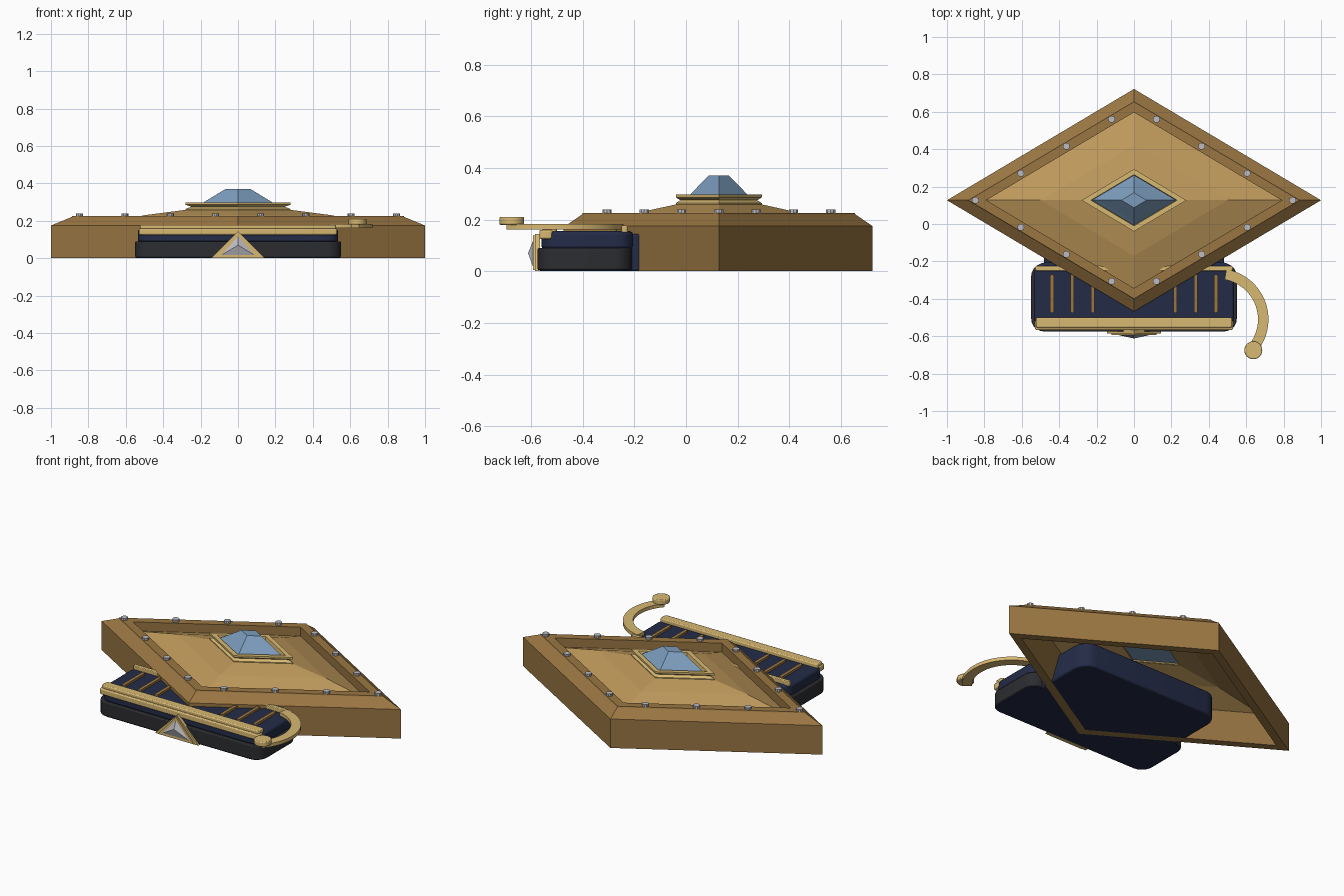
import bpy, bmesh, math

if "Cube" in bpy.data.objects:
    bpy.data.objects.remove(bpy.data.objects["Cube"])

CY, HY = 0.127, 0.595          # rhombus centre and half depth (half width is 1)


def mat(name, r, g, b):
    m = bpy.data.materials.new(name)
    m.diffuse_color = (r, g, b, 1)
    m.use_nodes = True
    m.node_tree.nodes["Principled BSDF"].inputs["Base Color"].default_value = m.diffuse_color
    return m


BROWN = mat("bronze", .32, .18, .055)
TAN = mat("light_bronze", .52, .32, .105)
GOLD = mat("gold", .68, .48, .17)
NAVY = mat("navy", .017, .025, .064)
DARK = mat("charcoal", .025, .026, .03)
BLUE = mat("blue_glass", .2, .33, .5)
SILVER = mat("silver", .5, .5, .54)


def finish(name, bm, material):
    bmesh.ops.recalc_face_normals(bm, faces=bm.faces[:])
    me = bpy.data.meshes.new(name)
    bm.to_mesh(me)
    bm.free()
    ob = bpy.data.objects.new(name, me)
    bpy.context.collection.objects.link(ob)
    me.materials.append(material)
    return ob


def rhombus(name, profile, material, ring=True):
    """Sweep a (scale, z) profile around the rhombus; ring closes the profile, else it is capped."""
    bm = bmesh.new()
    rings = [[bm.verts.new((s * x, CY + s * HY * y, z))
              for x, y in ((1, 0), (0, 1), (-1, 0), (0, -1))] for s, z in profile]
    n = len(rings)
    for i in range(n if ring else n - 1):
        a, b = rings[i], rings[(i + 1) % n]
        for k in range(4):
            j = (k + 1) % 4
            bm.faces.new((a[k], a[j], b[j], b[k]))
    if not ring:
        bm.faces.new(rings[0])
        bm.faces.new(rings[-1])
    return finish(name, bm, material)


def prism(name, outline, z0, z1, material):
    """Extrude a plan outline between two heights."""
    bm = bmesh.new()
    f = bm.faces.new([bm.verts.new((x, y, z0)) for x, y in outline])
    ext = bmesh.ops.extrude_face_region(bm, geom=[f])["geom"]
    for v in ext:
        if isinstance(v, bmesh.types.BMVert):
            v.co.z = z1
    return finish(name, bm, material)


def rounded(x0, x1, y0, y1, r, seg=5):
    pts = []
    for cx, cy, a in ((x1 - r, y1 - r, 0), (x0 + r, y1 - r, 90),
                      (x0 + r, y0 + r, 180), (x1 - r, y0 + r, 270)):
        for i in range(seg + 1):
            t = math.radians(a + 90 * i / seg)
            pts.append((cx + r * math.cos(t), cy + r * math.sin(t)))
    return pts


def disc(x, y, r, n):
    return [(x + r * math.cos(2 * math.pi * i / n), y + r * math.sin(2 * math.pi * i / n))
            for i in range(n)]


def smooth(ob, bevel=0):
    if bevel:
        m = ob.modifiers.new("bevel", 'BEVEL')
        m.width, m.segments, m.limit_method = bevel, 2, 'ANGLE'
        m.angle_limit = math.radians(50)
    bpy.ops.object.select_all(action='DESELECT')
    ob.select_set(True)
    bpy.context.view_layer.objects.active = ob
    bpy.ops.object.shade_smooth_by_angle(angle=math.radians(35))
    return ob


# hollow rhombus frame, sloping dish, collar and glass
rhombus("frame", [(1, 0), (1, .175), (.89, .22), (.885, .226), (.79, .226), (.79, .155), (.91, 0)], BROWN)
rhombus("dish", [(.8, .17), (.5, .23), (.24, .264), (.22, .25), (.5, .215), (.8, .155)], TAN)
rhombus("collar", [(.28, .25), (.28, .264), (.25, .275), (.28, .286), (.28, .297),
                   (.23, .297), (.22, .255)], GOLD)
rhombus("gem", [(.225, .262), (.225, .275), (.19, .295), (.067, .37)], BLUE, ring=False)

# rivets along the frame
for i, d in enumerate((0, .243, .486, .728)):
    x, y = .848 - d, d * HY
    for sx in (1, -1):
        for sy in ((1, -1) if i else (1,)):
            prism("rivet", disc(sx * x, CY + sy * y, .019, 10), .22, .24, SILVER)

# cartridge body: charcoal base, navy top, narrower rear tongue under the frame
smooth(prism("body_base", rounded(-.55, .55, -.575, -.21, .07), .004, .09, DARK), .006)
smooth(prism("body_top", rounded(-.535, .535, -.56, -.205, .065), .085, .155, NAVY), .012)
smooth(prism("body_underside", rounded(-.54, .54, -.565, -.22, .065), 0, .01, NAVY))
smooth(prism("rear_tongue", rounded(-.48, .48, -.5, .15, .09), 0, .145, NAVY), .008)

# gold trim bars and ribs
smooth(prism("front_bar", rounded(-.53, .53, -.568, -.515, .012, 3), .125, .16, GOLD), .006)
smooth(prism("front_bar_cap", rounded(-.525, .525, -.555, -.5, .012, 3), .15, .178, GOLD), .006)
smooth(prism("rear_bar", rounded(-.53, .53, -.25, -.225, .01, 3), .15, .178, GOLD), .004)
for s in (1, -1):
    for x in (.22, .33, .438):
        smooth(prism("rib", rounded(s * x - .01, s * x + .01, -.475, -.27, .008, 3), .15, .168, BROWN))

# curved side lever with round knob
arc = [math.radians(80 - 123 * i / 20) for i in range(21)]
cx, cy = .447, -.51
outer = [(cx + .272 * math.cos(t), cy + .272 * math.sin(t)) for t in arc]
inner = [(cx + .216 * math.cos(t), cy + .216 * math.sin(t)) for t in reversed(arc)]
smooth(prism("lever", outer + inner, .162, .183, GOLD))
smooth(prism("lever_knob", disc(.638, -.675, .048, 24), .18, .21, GOLD), .005)

# front badge: stepped triangular plates with a faceted stud
def triangle(name, w, z0, z1, y0, y1, material, apex_z=None):
    bm = bmesh.new()
    pts = ((-w, z0), (w, z0), (0, z1))
    back = [bm.verts.new((x, y0, z)) for x, z in pts]
    bm.faces.new(back)
    tip = bm.verts.new((0, y1, apex_z)) if apex_z is not None else None
    front = [tip] * 3 if tip else [bm.verts.new((x, y1, z)) for x, z in pts]
    for k in range(3):
        j = (k + 1) % 3
        bm.faces.new((back[k], back[j], tip) if tip else (back[k], back[j], front[j], front[k]))
    if not tip:
        bm.faces.new(front)
    return finish(name, bm, material)


triangle("badge_back", .145, 0, .145, -.565, -.585, GOLD)
triangle("badge_plate", .12, .004, .138, -.58, -.593, GOLD)
triangle("badge_stud", .1, .01, .125, -.59, -.612, SILVER, .07)
